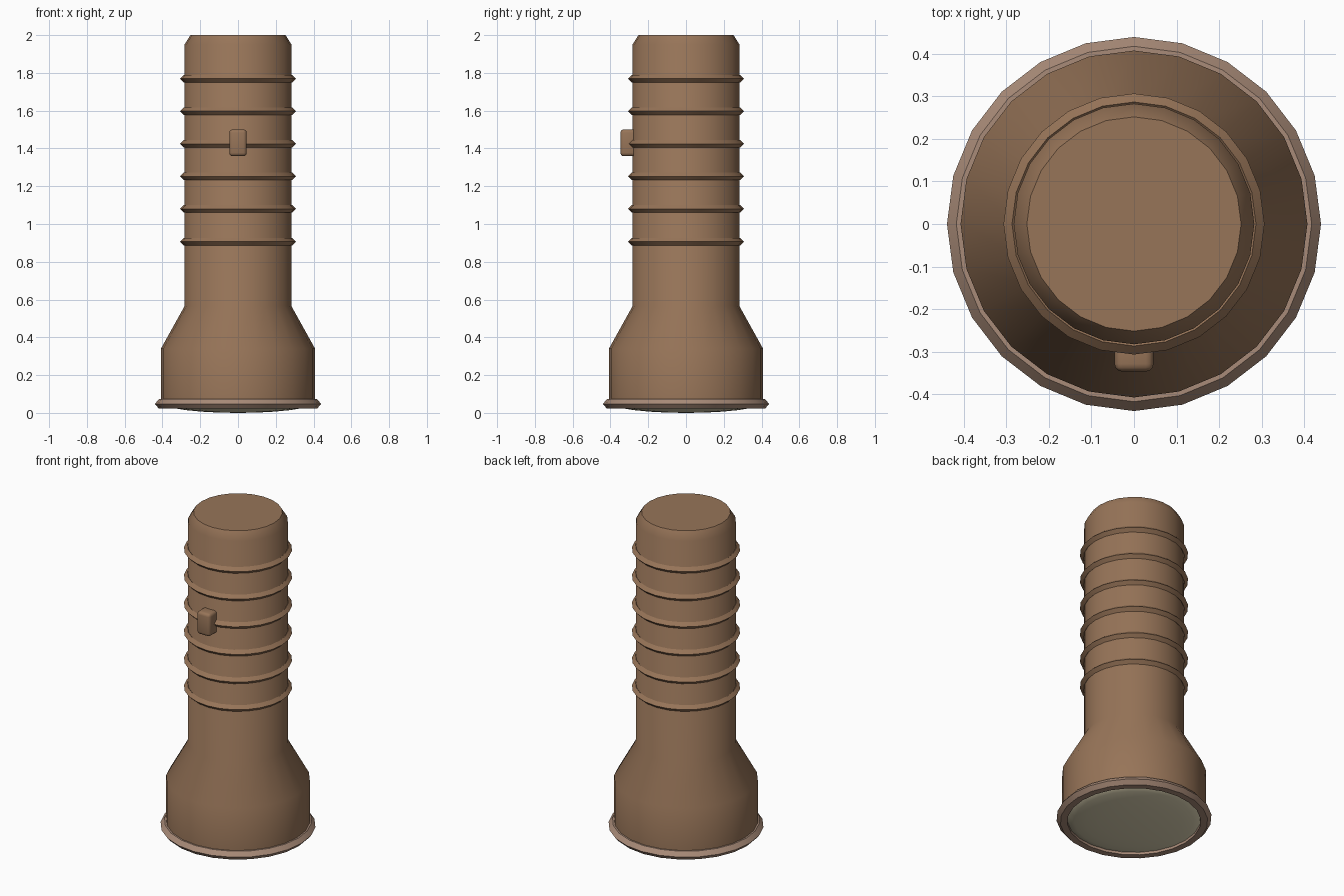
import bpy, bmesh, math

if "Cube" in bpy.data.objects:
    bpy.data.objects.remove(bpy.data.objects["Cube"])

SEG = 24


def material(name, rgb):
    m = bpy.data.materials.new(name)
    m.diffuse_color = (*rgb, 1)
    m.use_nodes = True
    m.node_tree.nodes["Principled BSDF"].inputs["Base Color"].default_value = m.diffuse_color
    return m


brown = material("brown body", (0.31, 0.176, 0.098))
tan = material("tan bezel", (0.395, 0.258, 0.188))
glass = material("pale glass", (0.72, 0.65, 0.45))


def finish(name, bm, mat, angle):
    bmesh.ops.remove_doubles(bm, verts=bm.verts, dist=1e-5)
    bmesh.ops.recalc_face_normals(bm, faces=bm.faces)
    mesh = bpy.data.meshes.new(name)
    bm.to_mesh(mesh)
    bm.free()
    mesh.materials.append(mat)
    ob = bpy.data.objects.new(name, mesh)
    bpy.context.collection.objects.link(ob)
    bpy.ops.object.select_all(action='DESELECT')
    ob.select_set(True)
    bpy.context.view_layer.objects.active = ob
    bpy.ops.object.shade_smooth_by_angle(angle=math.radians(angle))
    return ob


def lathe(name, profile, mat, angle=40, closed=False, cap=False):
    """Turn an (r, z) profile around the z axis."""
    bm = bmesh.new()
    rings = []
    for r, z in profile:
        if r < 1e-6:
            rings.append([bm.verts.new((0, 0, z))] * SEG)
        else:
            rings.append([bm.verts.new((r * math.cos(2 * math.pi * i / SEG),
                                        r * math.sin(2 * math.pi * i / SEG), z))
                          for i in range(SEG)])
    pairs = list(zip(rings, rings[1:]))
    if closed:
        pairs.append((rings[-1], rings[0]))
    for a, b in pairs:
        for i in range(SEG):
            j = (i + 1) % SEG
            quad = list(dict.fromkeys((a[i], a[j], b[j], b[i])))
            bm.faces.new(quad)
    if cap:
        bm.faces.new(rings[0])
        bm.faces.new(rings[-1])
    return finish(name, bm, mat, angle)


def hoop(name, major, minor, sides, z, mat):
    """Ring with a low-sided round section."""
    section = [(major + minor * math.cos(2 * math.pi * k / sides),
                z + minor * math.sin(2 * math.pi * k / sides)) for k in range(sides)]
    return lathe(name, section, mat, 30, closed=True)


# Barrel and flared head in one turned shell
lathe("barrel", [(0.408, 0.05), (0.408, 0.34), (0.283, 0.565),
                 (0.283, 1.95), (0.252, 2.0)], brown, cap=True)

# Head bezel with a bevelled rim
lathe("bezel", [(0.378, 0.022), (0.418, 0.022), (0.44, 0.047),
                (0.418, 0.074), (0.378, 0.074)], tan, 30, closed=True)

# Grip rings
for n in range(6):
    hoop(f"grip_ring_{n + 1}", 0.287, 0.02, 4, 0.907 + 0.1726 * n, brown)

# Shallow domed lens
dome = [(0.39 * math.sin(math.pi / 2 * k / 6), 0.05 - 0.05 * math.cos(math.pi / 2 * k / 6))
        for k in range(7)]
lathe("lens", dome, glass, 40)

# Switch button on the front
bm = bmesh.new()
bmesh.ops.create_cube(bm, size=1)
for v in bm.verts:
    v.co = (v.co.x * 0.092, v.co.y * 0.09 - 0.302, v.co.z * 0.142 + 1.43)
bmesh.ops.bevel(bm, geom=bm.edges[:], offset=0.018, segments=3, profile=0.5,
                affect='EDGES')
finish("switch_button", bm, brown, 40)
